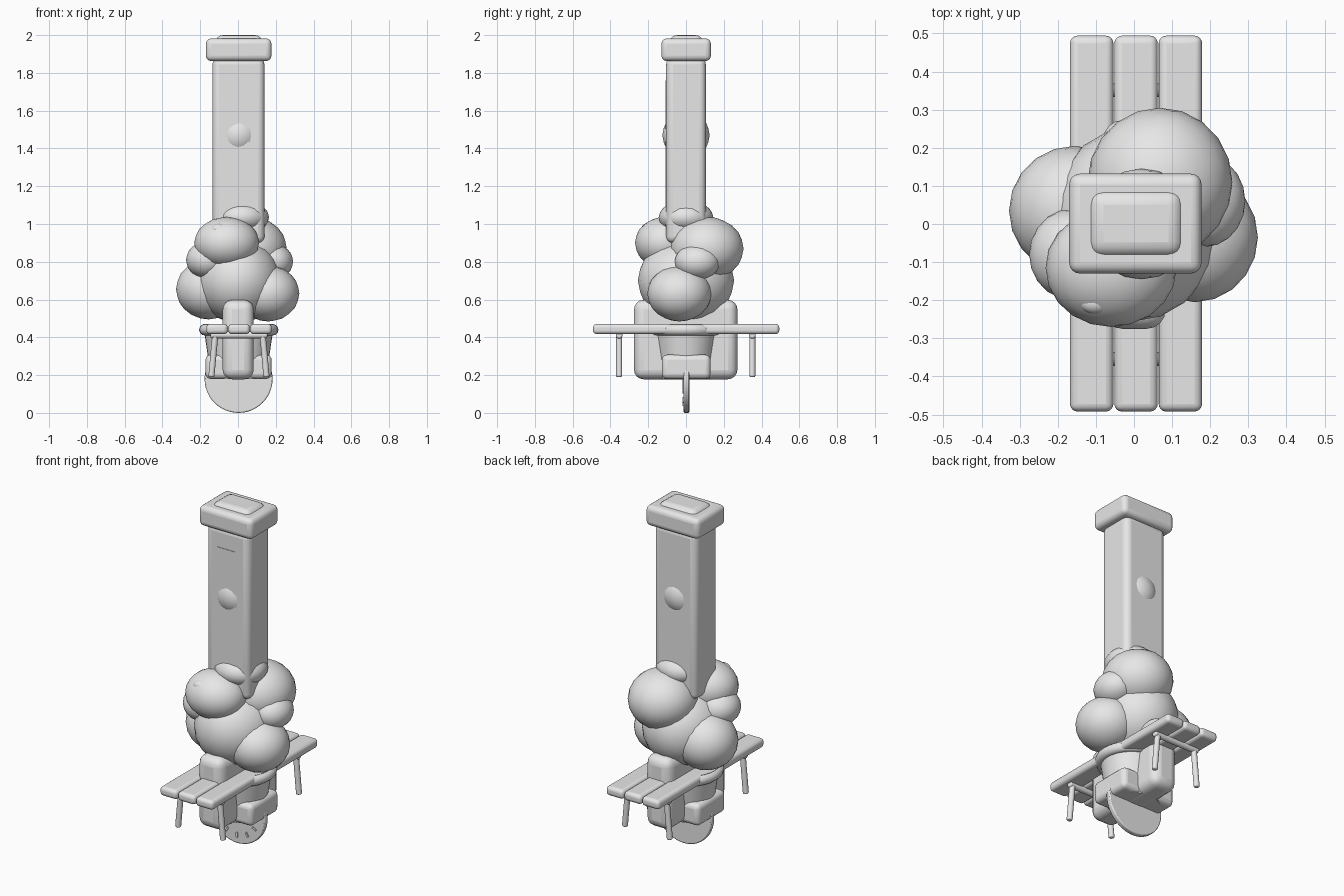
import bpy
from math import pi, sin, cos
from mathutils import Vector

cube = bpy.data.objects.get("Cube")
if cube:
    bpy.data.objects.remove(cube, do_unlink=True)

grey = bpy.data.materials.new("light_grey")
grey.use_nodes = True
COLOUR = (0.8, 0.8, 0.8, 1)
grey.diffuse_color = COLOUR
grey.node_tree.nodes["Principled BSDF"].inputs["Base Color"].default_value = COLOUR


def finish(name, angle=40):
    ob = bpy.context.object
    ob.name = name
    ob.data.materials.append(grey)
    bpy.ops.object.transform_apply(location=False, rotation=False, scale=True)
    bpy.ops.object.shade_smooth_by_angle(angle=angle * pi / 180)
    return ob


def box(name, lo, hi, bevel=0.0, segments=4, rotation=(0, 0, 0)):
    """Rounded box between two corners."""
    lo, hi = Vector(lo), Vector(hi)
    bpy.ops.mesh.primitive_cube_add(size=1, location=(lo + hi) / 2, rotation=rotation)
    bpy.context.object.scale = hi - lo
    ob = finish(name)
    if bevel:
        mod = ob.modifiers.new("round", "BEVEL")
        mod.width = bevel
        mod.segments = segments
    return ob


def ball(name, centre, radii):
    bpy.ops.mesh.primitive_ico_sphere_add(subdivisions=3, radius=1, location=centre)
    bpy.context.object.scale = radii
    return finish(name, 60)


def rod(name, a, b, radius):
    """Cylinder with softened ends between two points."""
    a, b = Vector(a), Vector(b)
    bpy.ops.mesh.primitive_cylinder_add(vertices=20, radius=radius, depth=(b - a).length,
                                        location=(a + b) / 2)
    ob = finish(name)
    ob.rotation_euler = (b - a).to_track_quat("Z", "Y").to_euler()
    mod = ob.modifiers.new("round", "BEVEL")
    mod.width = radius * 0.4
    mod.segments = 3
    return ob


# Tower shaft, rounded on its upright edges only
shaft = box("tower_shaft", (-0.135, -0.105, 0.9), (0.14, 0.105, 1.88))
mod = shaft.modifiers.new("round", "BEVEL")
mod.width = 0.035
mod.segments = 4
box("tower_front_panel", (-0.058, -0.108, 0.95), (0.058, -0.09, 1.76))
box("tower_cap", (-0.17, -0.13, 1.863), (0.177, 0.132, 1.982), 0.028)
box("tower_cap_top", (-0.12, -0.087, 1.9), (0.13, 0.09, 2.0), 0.04)
ball("tower_lamp", (0.004, 0, 1.47), (0.125, 0.125, 0.125))

# Foliage clumps
clumps = {
    "foliage_core": ((0.0, 0.0, 0.70), (0.225, 0.255, 0.225)),
    "foliage_front": ((-0.06, -0.115, 0.90), (0.172, 0.155, 0.137)),
    "foliage_back": ((0.068, 0.11, 0.87), (0.19, 0.195, 0.168)),
    "foliage_right": ((-0.155, 0.035, 0.655), (0.173, 0.17, 0.16)),
    "foliage_left": ((0.16, -0.035, 0.632), (0.165, 0.17, 0.148)),
    "foliage_left_upper": ((0.187, 0.06, 0.80), (0.105, 0.12, 0.095)),
    "foliage_right_upper": ((-0.16, -0.08, 0.81), (0.115, 0.12, 0.10)),
    "foliage_top": ((0.02, 0.0, 1.035), (0.145, 0.145, 0.09)),
}
for name, (centre, radii) in clumps.items():
    ball(name, centre, radii)
ball("foliage_bud", (-0.1, -0.207, 0.972), (0.042, 0.03, 0.03))

# Tapered planter with rolled rim
bpy.ops.mesh.primitive_cone_add(vertices=32, radius1=0.145, radius2=0.188, depth=0.29,
                                location=(0.003, 0, 0.325))
bpy.context.object.scale.y = 0.93
finish("planter")
bpy.ops.mesh.primitive_torus_add(major_segments=40, minor_segments=12, major_radius=0.18,
                                 minor_radius=0.03, location=(0.004, 0, 0.44))
bpy.context.object.scale.y = 0.95
finish("planter_rim")

# Crossed base blocks
box("base_upright", (-0.081, -0.275, 0.178), (0.083, 0.272, 0.598), 0.05)
box("base_cross_block", (-0.172, -0.128, 0.18), (0.178, 0.13, 0.308), 0.028)

# Bench planks
for i, name in enumerate(("bench_plank_right", "bench_plank_middle", "bench_plank_left")):
    x = -0.168 + i * 0.1163
    box(name, (x, -0.492, 0.417), (x + 0.114, 0.494, 0.471), 0.02)

# Bench legs and cross bars
for y, end in ((-0.354, "front"), (0.351, "back")):
    rod(f"bench_bar_{end}", (-0.145, y, 0.412), (0.155, y, 0.412), 0.018)
    for s, side in ((-1, "right"), (1, "left")):
        rod(f"bench_leg_{end}_{side}", (0.005 + s * 0.125, y, 0.42),
            (0.005 + s * 0.146, y, 0.19), 0.016)

# Dial hanging below
DIAL = Vector((0.003, 0.003, 0.18))
bpy.ops.mesh.primitive_cylinder_add(vertices=48, radius=0.18, depth=0.03, location=DIAL,
                                    rotation=(pi / 2, 0, 0))
dial = finish("dial")
mod = dial.modifiers.new("round", "BEVEL")
mod.width = 0.006
mod.segments = 2


def dial_bar(name, angle, inner, outer, width):
    """Thin bar lying radially on the front of the dial."""
    mid = (inner + outer) / 2
    c = DIAL + Vector((mid * sin(angle), -0.017, mid * cos(angle)))
    half = Vector((width / 2, 0.004, (outer - inner) / 2))
    box(name, c - half, c + half, rotation=(0, angle, 0))


for i in range(12):
    dial_bar(f"dial_tick_{i + 1}", i * pi / 6, 0.115, 0.143, 0.011)
dial_bar("dial_long_hand", pi * 7 / 6, 0, 0.085, 0.009)
dial_bar("dial_short_hand", pi / 3, 0, 0.06, 0.009)
